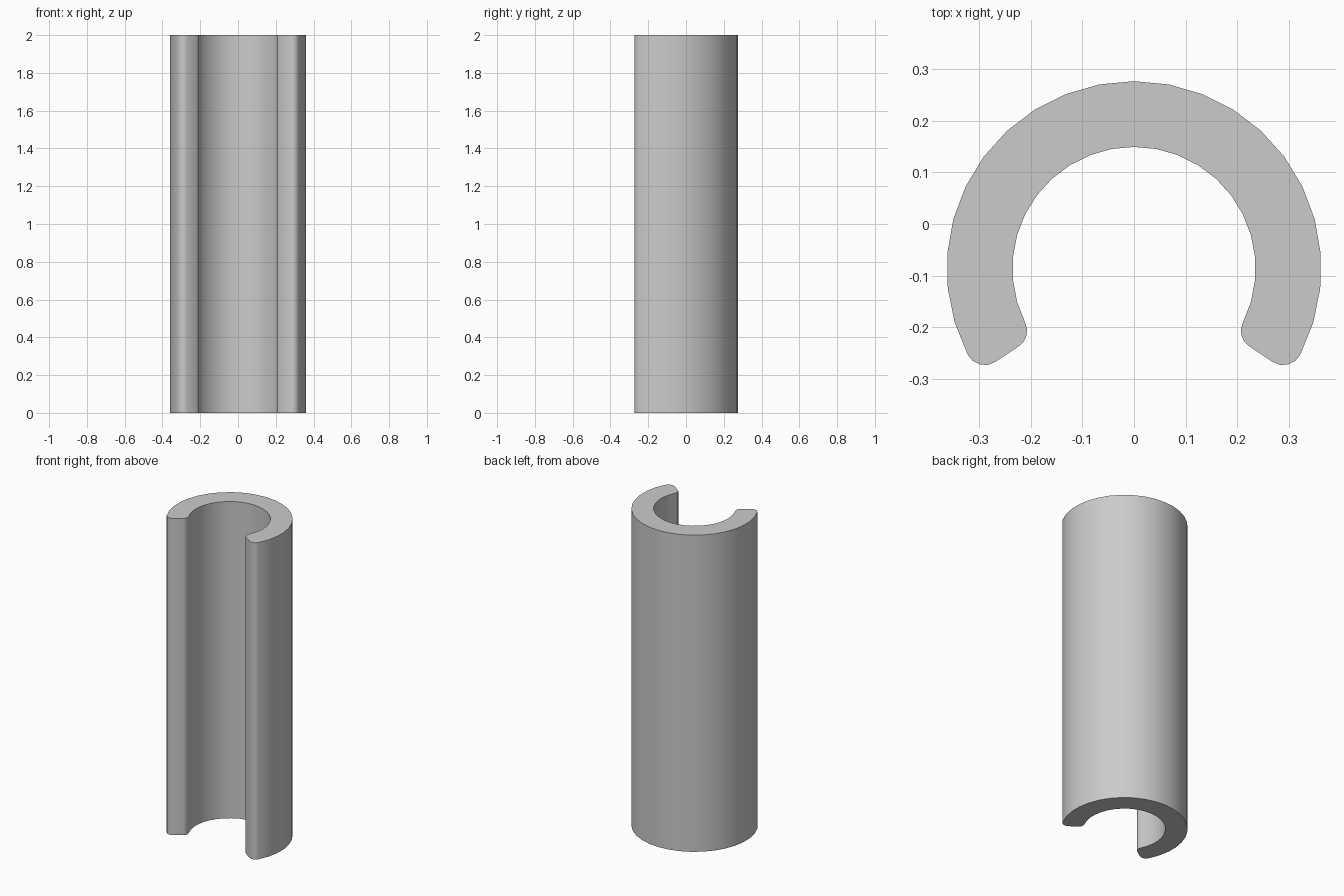
import bpy
import bmesh
from math import asin, cos, sin, pi, radians

cube = bpy.data.objects.get("Cube")
if cube:
    bpy.data.objects.remove(cube, do_unlink=True)

OUTER, INNER = 0.362, 0.235      # tube radii
CENTRE_Y = -0.086                # tube axis
HEIGHT = 2.0
LIP = radians(-34)               # angle of the cut on the +x side
R_OUT, R_IN = 0.037, 0.035       # lip rounding


def arc(cx, cy, radius, start, end, steps):
    return [(cx + radius * cos(start + (end - start) * i / steps),
             cy + radius * sin(start + (end - start) * i / steps))
            for i in range(steps + 1)]


def fillet(distance, radius, start, end):
    """Rounded lip corner that touches the cut line; also returns its angle."""
    angle = LIP + asin(radius / distance)
    cx, cy = distance * cos(angle), CENTRE_Y + distance * sin(angle)
    return angle, arc(cx, cy, radius, angle if start is None else start,
                      angle - pi if end is None else end, 4)


# Half of the C-shaped section, from the outer crown to the inner crown
a_out, corner_out = fillet(OUTER - R_OUT, R_OUT, None, LIP - pi / 2)
a_in, corner_in = fillet(INNER + R_IN, R_IN, LIP - pi / 2, None)
half = arc(0, CENTRE_Y, OUTER, pi / 2, a_out, 11)[:-1]
half += corner_out + corner_in
half += arc(0, CENTRE_Y, INNER, a_in, pi / 2, 11)[1:]

# Mirror the half across x = 0, sharing the two crown points
section = half + [(-x, y) for x, y in reversed(half[1:-1])]

# Extrude the section into the tube
bm = bmesh.new()
base = bm.faces.new([bm.verts.new((x, y, 0)) for x, y in section])
top = bmesh.ops.extrude_face_region(bm, geom=[base], use_keep_orig=True)
bmesh.ops.translate(bm, vec=(0, 0, HEIGHT),
                    verts=[v for v in top["geom"] if isinstance(v, bmesh.types.BMVert)])
bmesh.ops.recalc_face_normals(bm, faces=bm.faces)
mesh = bpy.data.meshes.new("split_tube")
bm.to_mesh(mesh)
bm.free()
tube = bpy.data.objects.new("split_tube", mesh)
bpy.context.collection.objects.link(tube)

# Plain grey
grey = bpy.data.materials.new("plain_grey")
grey.use_nodes = True
colour = (0.6, 0.6, 0.6, 1)
grey.diffuse_color = colour
grey.node_tree.nodes["Principled BSDF"].inputs["Base Color"].default_value = colour
mesh.materials.append(grey)

# Smooth walls with sharp end rims
bpy.ops.object.select_all(action="DESELECT")
tube.select_set(True)
bpy.context.view_layer.objects.active = tube
bpy.ops.object.shade_smooth_by_angle(angle=radians(30))
